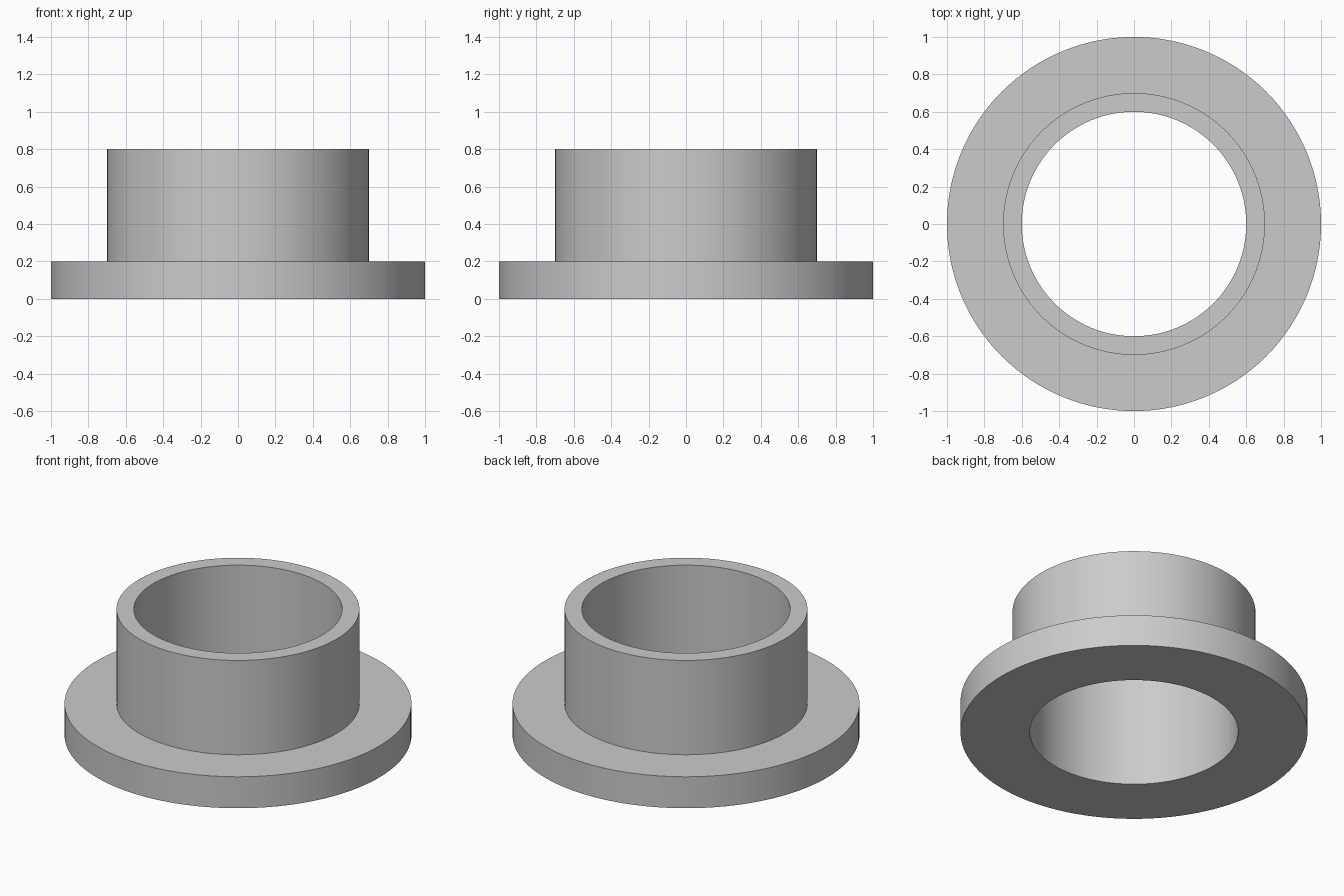
import bpy
import bmesh
import math

cube = bpy.data.objects.get("Cube")
if cube:
    bpy.data.objects.remove(cube, do_unlink=True)

# Plain grey material
grey = bpy.data.materials.new("light grey")
grey.use_nodes = True
colour = (0.6, 0.6, 0.6, 1)
grey.diffuse_color = colour
grey.node_tree.nodes["Principled BSDF"].inputs["Base Color"].default_value = colour

# Closed cross-section (radius, height) of the flange and sleeve
profile = [(0.6, 0), (1, 0), (1, 0.2), (0.7, 0.2), (0.7, 0.8), (0.6, 0.8)]
SEGMENTS = 128


def lathe(name, section, segments, material):
    """Revolve a closed section around the z axis."""
    bm = bmesh.new()
    rings = []
    for i in range(segments):
        a = math.tau * i / segments
        rings.append([bm.verts.new((r * math.cos(a), r * math.sin(a), z))
                      for r, z in section])
    for i, ring in enumerate(rings):
        following = rings[(i + 1) % segments]
        for j in range(len(section)):
            k = (j + 1) % len(section)
            bm.faces.new((ring[j], following[j], following[k], ring[k]))
    bmesh.ops.recalc_face_normals(bm, faces=bm.faces)
    mesh = bpy.data.meshes.new(name)
    bm.to_mesh(mesh)
    bm.free()
    mesh.materials.append(material)
    obj = bpy.data.objects.new(name, mesh)
    bpy.context.collection.objects.link(obj)
    return obj


# Flanged bushing with smooth walls and sharp rims
bushing = lathe("flanged_bushing", profile, SEGMENTS, grey)
bpy.ops.object.select_all(action="DESELECT")
bushing.select_set(True)
bpy.context.view_layer.objects.active = bushing
bpy.ops.object.shade_smooth_by_angle(angle=math.radians(30))
